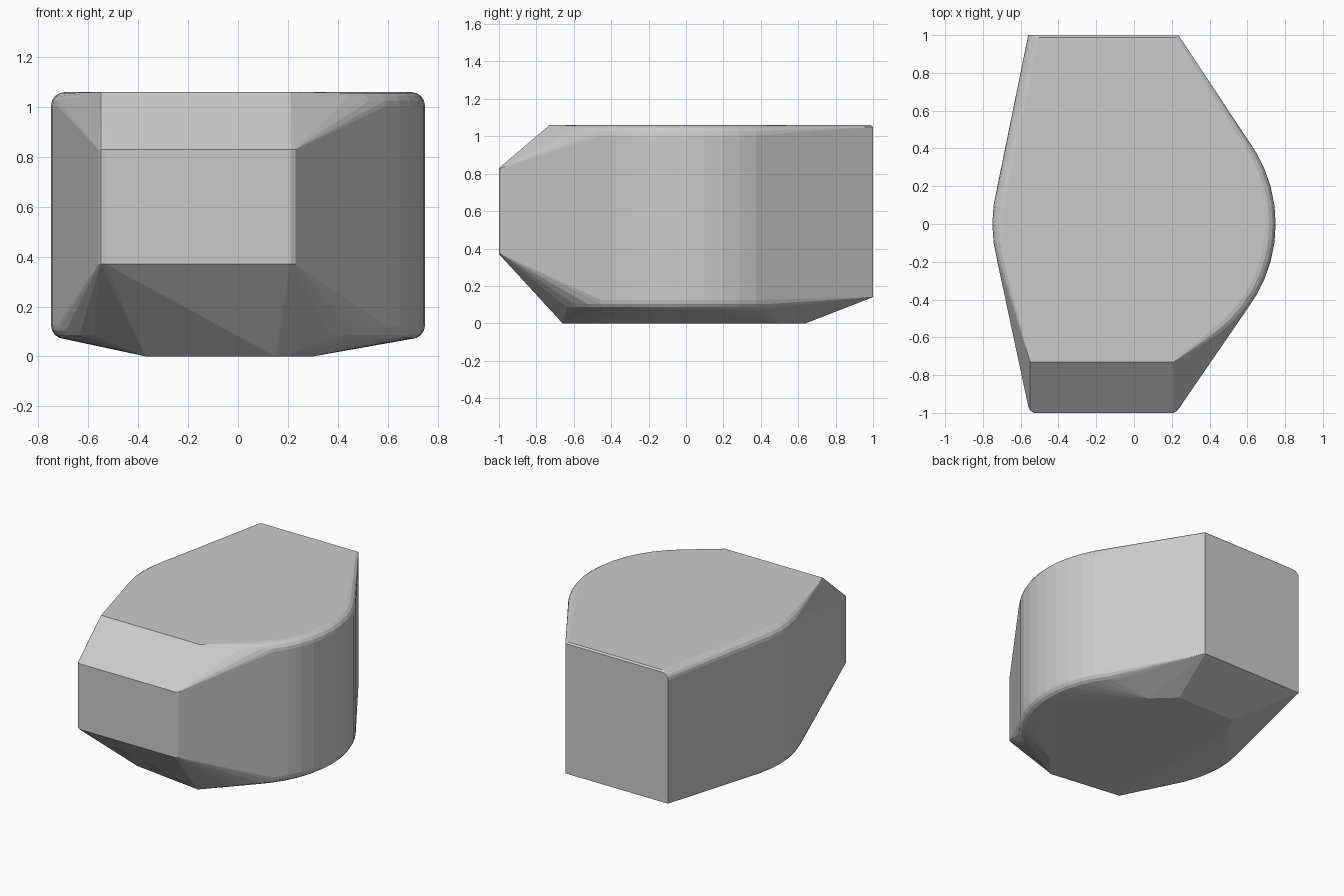
import bpy, bmesh
from math import cos, sin, pi, radians

if "Cube" in bpy.data.objects:
    bpy.data.objects.remove(bpy.data.objects["Cube"])

points = []

# Round body: filleted drum, stacked rings
R, FILLET, Z0, Z1, SEG = 0.75, 0.055, 0.07, 1.06, 48
rings = []
for i in range(5):
    a = i * pi / 8
    r = R - FILLET * (1 - cos(a))
    lift = FILLET * (1 - sin(a))
    rings += [(r, Z0 + lift), (r, Z1 - lift)]
for r, z in rings:
    for k in range(SEG):
        t = 2 * pi * k / SEG
        points.append((r * cos(t), r * sin(t), z))

# Blunt nose at the front with eased vertical corners
for z in (0.37, 0.83):
    for x, y in ((-0.56, -0.965), (-0.55, -0.988), (-0.53, -1),
                 (0.21, -1), (0.23, -0.988), (0.245, -0.965)):
        points.append((x, y, z))

# Sloped top of the nose
points += [(-0.55, -0.73, Z1), (0.21, -0.73, Z1)]

# Square tail with one rounded upper corner
points += [(0.235, 1, 0.14), (-0.56, 1, 0.14), (0.235, 1, 1.05), (0.225, 0.988, Z1)]
for i in range(5):
    a = i * pi / 8
    x, z = -0.515 - 0.045 * cos(a), 1.005 + 0.045 * sin(a)
    points += [(x, 1, z), (x + 0.01 * sin(a), 0.988, z + 0.01 * sin(a))]

# Shallow flat underside
points += [(x, y, 0) for x, y in (
    (0.15, -0.66), (0.3, -0.5), (0.3, 0.5), (0.15, 0.64),
    (-0.3, 0.64), (-0.37, 0.5), (-0.37, -0.59))]

# Wrap everything in one convex skin
bm = bmesh.new()
for p in points:
    bm.verts.new(p)
hull = bmesh.ops.convex_hull(bm, input=bm.verts[:])
loose = {v for v in hull["geom_interior"] + hull["geom_unused"]
         if isinstance(v, bmesh.types.BMVert)}
bmesh.ops.delete(bm, geom=list(loose), context='VERTS')
bmesh.ops.delete(bm, geom=[v for v in bm.verts if not v.link_faces], context='VERTS')
bmesh.ops.dissolve_limit(bm, angle_limit=radians(0.3), verts=bm.verts[:], edges=bm.edges[:])
bmesh.ops.recalc_face_normals(bm, faces=bm.faces[:])

mesh = bpy.data.meshes.new("faceted_body")
bm.to_mesh(mesh)
bm.free()
body = bpy.data.objects.new("faceted_body", mesh)
bpy.context.collection.objects.link(body)
